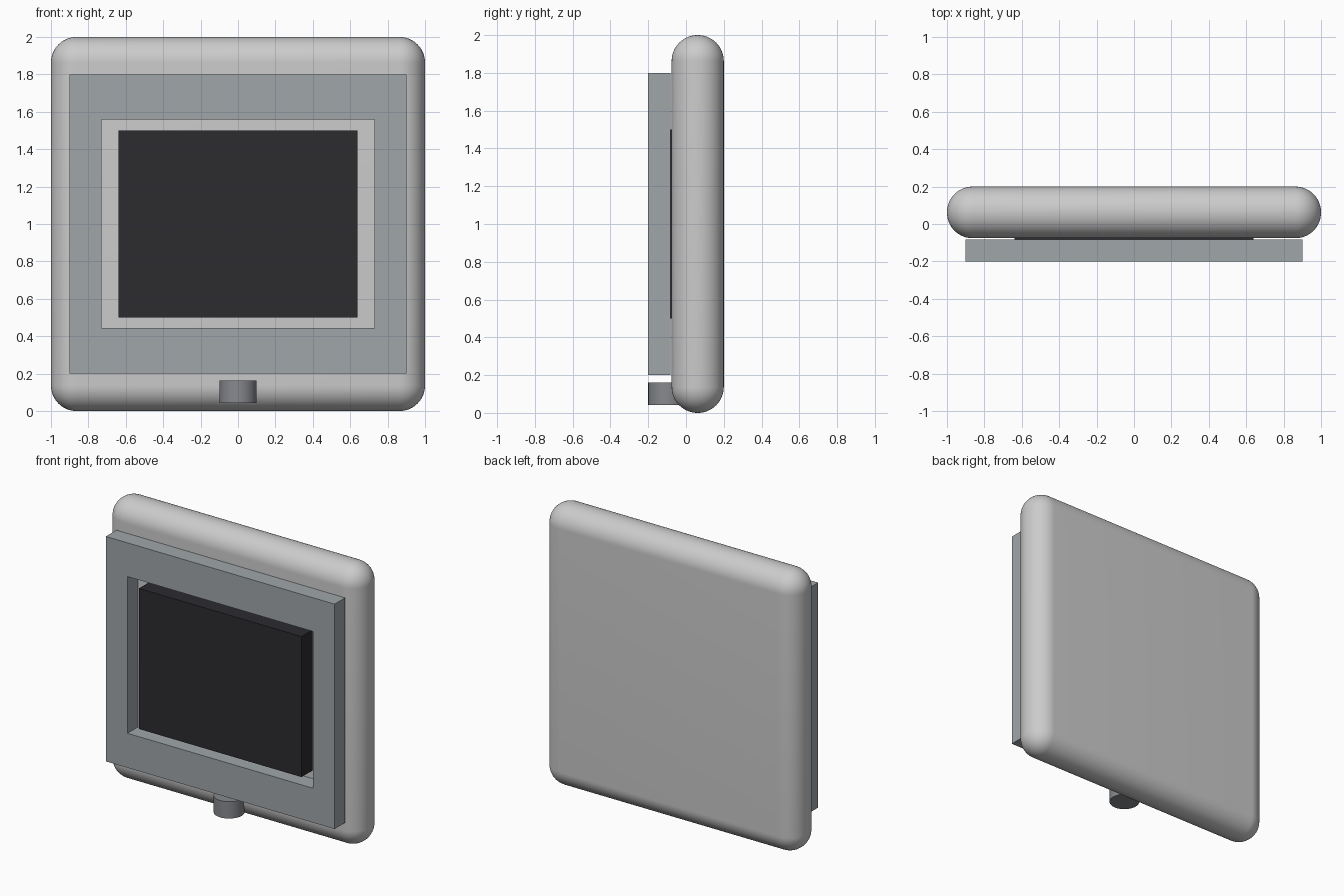
import bpy
import bmesh

if "Cube" in bpy.data.objects:
    bpy.data.objects.remove(bpy.data.objects["Cube"])


def paint(obj, color):
    mat = bpy.data.materials.new(obj.name + "_color")
    mat.diffuse_color = (*color, 1)
    mat.use_nodes = True
    mat.node_tree.nodes["Principled BSDF"].inputs["Base Color"].default_value = mat.diffuse_color
    obj.data.materials.append(mat)


def box(name, x, y, z):
    """Box from (min, max) ranges on each axis."""
    bm = bmesh.new()
    bmesh.ops.create_cube(bm, size=1)
    for v in bm.verts:
        for i, (lo, hi) in enumerate((x, y, z)):
            v.co[i] = lo if v.co[i] < 0 else hi
    mesh = bpy.data.meshes.new(name)
    bm.to_mesh(mesh)
    bm.free()
    obj = bpy.data.objects.new(name, mesh)
    bpy.context.collection.objects.link(obj)
    return obj


def activate(obj):
    bpy.ops.object.select_all(action='DESELECT')
    obj.select_set(True)
    bpy.context.view_layer.objects.active = obj


# Rounded rear housing
housing = box("housing", (-1, 1), (-0.076, 0.2), (0, 2))
bevel = housing.modifiers.new("Round", 'BEVEL')
bevel.width = 0.137
bevel.segments = 16
activate(housing)
bpy.ops.object.modifier_apply(modifier="Round")
bpy.ops.object.shade_smooth_by_angle()

# Front bezel: inset the front and back faces, then bridge the opening
bezel = box("bezel", (-0.9, 0.9), (-0.2, -0.082), (0.2, 1.8))
bm = bmesh.new()
bm.from_mesh(bezel.data)
ends = [f for f in bm.faces if abs(f.normal.y) > 0.9]
bmesh.ops.inset_individual(bm, faces=ends, thickness=0.24)
rims = list({e for f in ends for e in f.edges})
bmesh.ops.delete(bm, geom=ends, context='FACES_ONLY')
bmesh.ops.bridge_loops(bm, edges=rims)
for v in bm.verts:
    if abs(v.co.x) < 0.8:
        v.co.z = 0.445 if v.co.z < 1 else 1.56
bmesh.ops.recalc_face_normals(bm, faces=bm.faces)
bm.to_mesh(bezel.data)
bm.free()
paint(bezel, (0.35, 0.38, 0.4))

# Dark screen block
screen = box("screen", (-0.64, 0.64), (-0.2, -0.076), (0.5, 1.5))
paint(screen, (0.025, 0.025, 0.03))

# Control knob, standing upright under the bezel
bpy.ops.mesh.primitive_cylinder_add(vertices=32, radius=0.1, depth=0.12,
                                    location=(0, -0.1, 0.102))
knob = bpy.context.object
knob.name = "knob"
bpy.ops.object.shade_smooth_by_angle()
paint(knob, (0.24, 0.25, 0.27))
